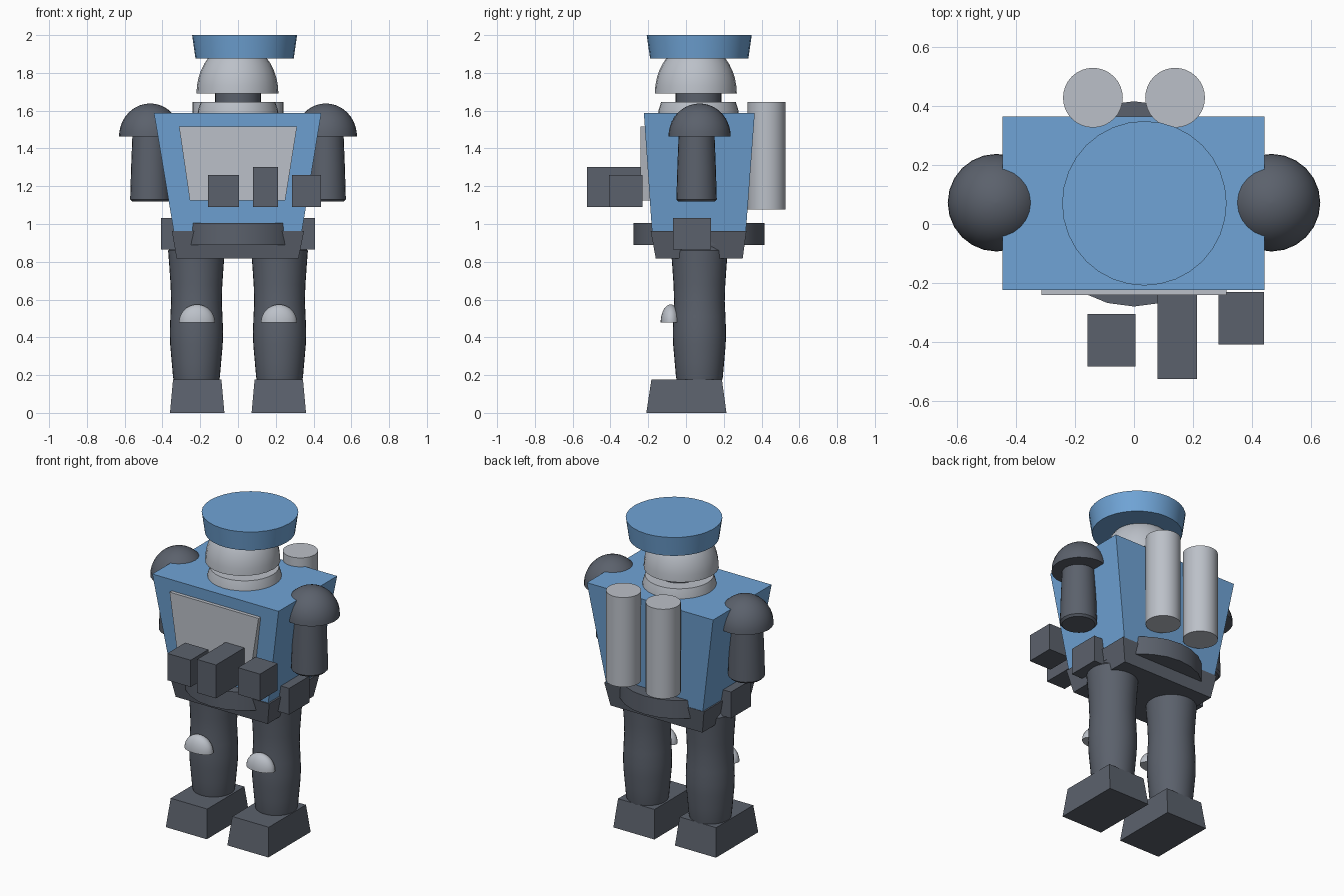
import bpy, bmesh, math

old = bpy.data.objects.get("Cube")
if old:
    bpy.data.objects.remove(old, do_unlink=True)


def material(name, rgb):
    m = bpy.data.materials.new(name)
    m.use_nodes = True
    m.diffuse_color = (*rgb, 1)
    m.node_tree.nodes["Principled BSDF"].inputs["Base Color"].default_value = (*rgb, 1)
    return m


BLUE = material("blue", (0.16, 0.37, 0.67))
LIGHT = material("light grey", (0.50, 0.53, 0.58))
DARK = material("dark grey", (0.105, 0.12, 0.15))


def finish(name, bm, mat, smooth=False):
    bmesh.ops.recalc_face_normals(bm, faces=bm.faces)
    mesh = bpy.data.meshes.new(name)
    bm.to_mesh(mesh)
    bm.free()
    mesh.materials.append(mat)
    obj = bpy.data.objects.new(name, mesh)
    bpy.context.collection.objects.link(obj)
    if smooth:
        bpy.ops.object.select_all(action="DESELECT")
        obj.select_set(True)
        bpy.context.view_layer.objects.active = obj
        bpy.ops.object.shade_smooth_by_angle(angle=math.radians(35))
    return obj


def loft(bm, rings):
    """Skin a stack of equal point rings and cap both ends."""
    rows = [[bm.verts.new(p) for p in ring] for ring in rings]
    n = len(rows[0])
    for a, b in zip(rows, rows[1:]):
        for i in range(n):
            j = (i + 1) % n
            bm.faces.new((a[i], a[j], b[j], b[i]))
    bm.faces.new(rows[0][::-1])
    bm.faces.new(rows[-1])


def block(name, mat, low, high):
    """Tapered box; low and high are (x0, x1, y0, y1, z)."""
    bm = bmesh.new()
    loft(bm, [[(x0, y0, z), (x1, y0, z), (x1, y1, z), (x0, y1, z)]
              for x0, x1, y0, y1, z in (low, high)])
    return finish(name, bm, mat)


def lathe(name, mat, x, y, profile, segments=32, squash=1):
    """Turned part; profile is (radius, z) from bottom to top."""
    bm = bmesh.new()
    turns = [2 * math.pi * i / segments for i in range(segments)]
    loft(bm, [[(x + r * math.sin(t), y - squash * r * math.cos(t), z) for t in turns]
              for r, z in profile])
    bmesh.ops.remove_doubles(bm, verts=bm.verts, dist=1e-5)
    return finish(name, bm, mat, True)


def dome(name, mat, x, y, radius, z, height, squash=1):
    steps = 10
    angles = [0.5 * math.pi * i / steps for i in range(steps)] + [1.55]
    profile = [(radius * math.cos(a), z + height * math.sin(a)) for a in angles]
    return lathe(name, mat, x, y, profile, 24, squash)


# Head, cap and neck
lathe("cap", BLUE, 0.035, 0.07, [(0.26, 1.875), (0.278, 2.0)])
dome("head", LIGHT, -0.003, 0.052, 0.217, 1.69, 0.27)
lathe("neck", DARK, 0, 0.066, [(0.121, 1.58), (0.121, 1.70)])
lathe("collar", LIGHT, 0, 0.066, [(0.215, 1.57), (0.212, 1.60), (0.198, 1.645)])

# Torso and chest plate
block("torso", BLUE, (-0.34, 0.338, -0.18, 0.317, 0.96), (-0.445, 0.441, -0.223, 0.364, 1.588))
block("chest_plate", LIGHT, (-0.255, 0.25, -0.24, -0.16, 1.125), (-0.312, 0.312, -0.24, -0.19, 1.515))

# Waist
block("pelvis", DARK, (-0.325, 0.32, -0.16, 0.30, 0.817), (-0.35, 0.35, -0.187, 0.32, 0.963))
lathe("belt", DARK, 0, 0.068, [(0.347, 0.89), (0.347, 1.006)], 24)

# Chest pouches
for name, x0, x1, y0, y1, top in (("right", -0.158, 0.005, -0.482, -0.304, 1.26),
                                  ("middle", 0.08, 0.213, -0.525, -0.23, 1.302),
                                  ("left", 0.285, 0.44, -0.408, -0.23, 1.26)):
    block(name + "_chest_pouch", DARK, (x0, x1, y0, y1, 1.09), (x0, x1, y0, y1, top))

# Paired parts
for side, s in (("left", 1), ("right", -1)):
    lathe(side + "_tank", LIGHT, s * 0.139, 0.427, [(0.101, 1.077), (0.101, 1.645)])
    dome(side + "_shoulder", DARK, s * 0.465, 0.072, 0.165, 1.463, 0.175)
    lathe(side + "_arm", DARK, s * 0.464, 0.056,
          [(0.095, 1.118), (0.107, 1.13), (0.102, 1.3), (0.094, 1.5)], 24)
    lathe(side + "_leg", DARK, s * 0.22, 0.071,
          [(0.117, 0.16), (0.124, 0.19), (0.131, 0.27), (0.139, 0.36), (0.141, 0.43),
           (0.138, 0.51), (0.134, 0.59), (0.137, 0.68), (0.144, 0.78), (0.15, 0.86), (0.13, 0.88)])
    dome(side + "_knee_pad", LIGHT, s * 0.217, -0.081, 0.095, 0.479, 0.095, 0.56)
    x0, x1 = sorted((s * 0.072, s * 0.36))
    block(side + "_foot", DARK, (x0, x1, -0.21, 0.214, 0),
          (x0 + 0.016, x1 - 0.016, -0.183, 0.19, 0.177))
    x0, x1 = sorted((s * 0.29, s * 0.408))
    block(side + "_hip_pouch", DARK, (x0, x1, -0.07, 0.132, 0.865), (x0, x1, -0.07, 0.132, 1.032))
